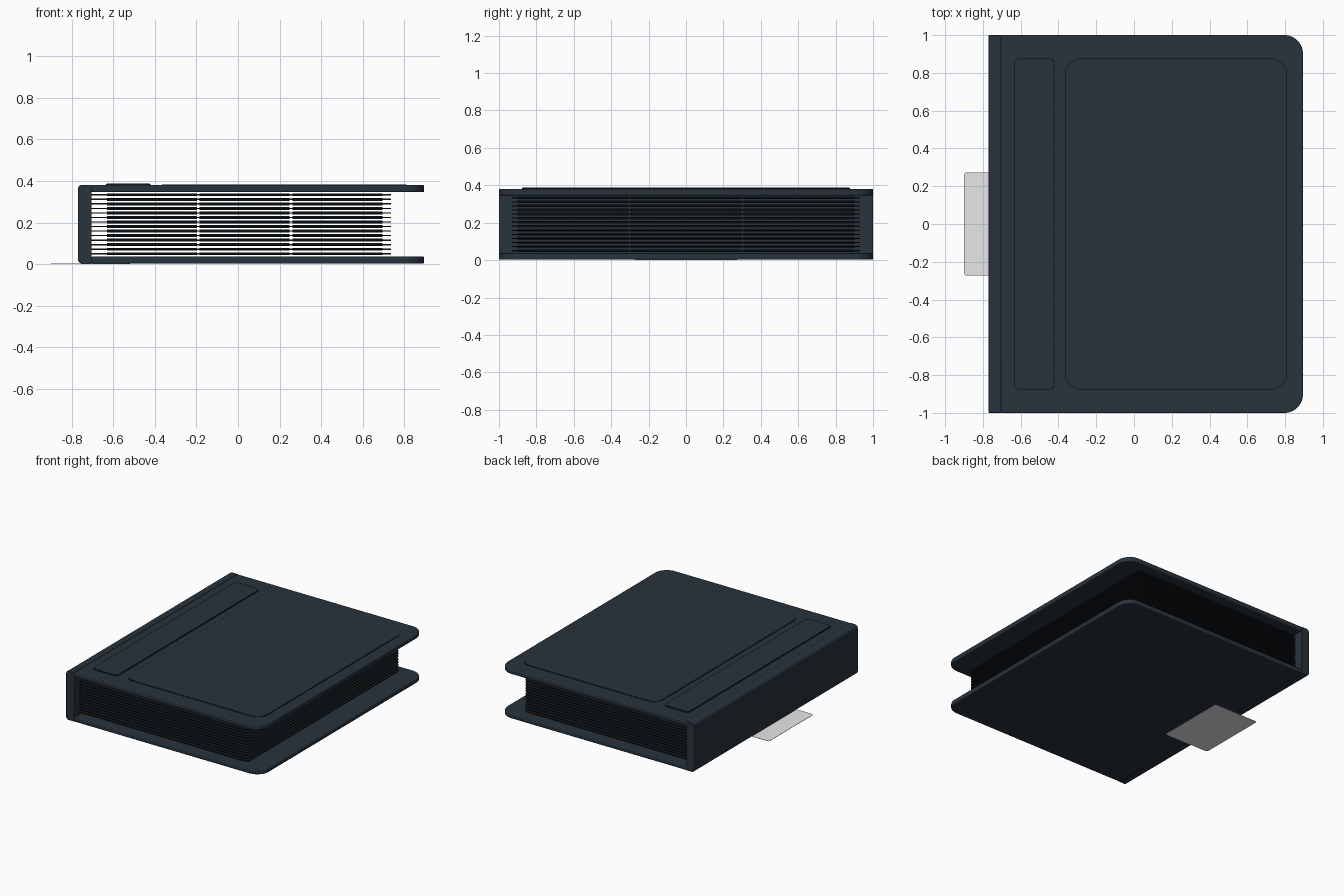
import bpy, bmesh, math

cube = bpy.data.objects.get("Cube")
if cube:
    bpy.data.objects.remove(cube)


def material(name, r, g, b):
    m = bpy.data.materials.new(name)
    m.use_nodes = True
    m.diffuse_color = (r, g, b, 1)
    bsdf = m.node_tree.nodes["Principled BSDF"]
    bsdf.inputs["Base Color"].default_value = (r, g, b, 1)
    bsdf.inputs["Roughness"].default_value = 0.7
    return m


NAVY = material("navy cover", 0.021, 0.033, 0.046)
BLACK = material("black sleeve", 0.008, 0.011, 0.013)
PALE = material("pale grey card", 0.8, 0.8, 0.8)


def outline(a0, a1, b0, b1, r_lo, r_hi, steps=8):
    """Rounded rectangle; r_lo rounds the low-a corners, r_hi the high-a ones."""
    pts = []
    for sa, sb, start in ((1, 1, 0), (-1, 1, 90), (-1, -1, 180), (1, -1, 270)):
        r = r_hi if sa > 0 else r_lo
        a = a1 - r if sa > 0 else a0 + r
        b = b1 - r if sb > 0 else b0 + r
        n = steps if r > 0 else 0
        for i in range(n + 1):
            t = math.radians(start + 90 * i / max(n, 1))
            pts.append((a + r * math.cos(t), b + r * math.sin(t)))
    return pts


def prism(name, pts, lo, hi, mats, axis="z", bevel=0):
    """Extrude an outline along z, or along y for an xz profile."""
    bm = bmesh.new()
    place = (lambda p, h: (p[0], p[1], h)) if axis == "z" else (lambda p, h: (p[0], h, p[1]))
    rings = [[bm.verts.new(place(p, h)) for p in pts] for h in (lo, hi)]
    bm.faces.new(rings[0])
    bm.faces.new(rings[1])
    for i in range(len(pts)):
        j = (i + 1) % len(pts)
        side = bm.faces.new((rings[0][i], rings[0][j], rings[1][j], rings[1][i]))
        side.material_index = len(mats) - 1
    bmesh.ops.recalc_face_normals(bm, faces=bm.faces)
    mesh = bpy.data.meshes.new(name)
    bm.to_mesh(mesh)
    bm.free()
    for m in mats:
        mesh.materials.append(m)
    obj = bpy.data.objects.new(name, mesh)
    bpy.context.collection.objects.link(obj)
    if bevel:
        mod = obj.modifiers.new("soft edge", "BEVEL")
        mod.width, mod.segments, mod.limit_method = bevel, 3, "ANGLE"
    bpy.ops.object.select_all(action="DESELECT")
    bpy.context.view_layer.objects.active = obj
    obj.select_set(True)
    bpy.ops.object.shade_smooth_by_angle(angle=math.radians(35))
    return obj


# Covers and spine
board = outline(-0.705, 0.895, -1, 1, 0, 0.1, 12)
prism("bottom_cover", board, 0.003, 0.037, [NAVY], bevel=0.006)
prism("top_cover", board, 0.346, 0.38, [NAVY], bevel=0.006)
prism("spine", outline(-0.77, -0.703, 0.003, 0.381, 0.022, 0), -1, 1, [NAVY], "y", 0.003)

# Raised panels on the top cover, with dark rims
for name, x0, x1, r, top in (("spine_side_panel", -0.635, -0.42, 0.03, 0.387),
                             ("main_panel", -0.365, 0.81, 0.085, 0.384)):
    prism(name + "_rim", outline(x0, x1, -0.878, 0.878, r, r), 0.379, top - 0.002, [BLACK])
    i = 0.005
    prism(name, outline(x0 + i, x1 - i, -0.878 + i, 0.878 - i, r - i, r - i),
          0.379, top, [NAVY, BLACK])

# Sleeve pages, each with a three by three grid of pockets
SHEETS, PITCH = 14, 0.0218
for s in range(SHEETS):
    z = 0.05 + s * PITCH
    prism(f"page_{s + 1}", outline(-0.705, 0.735, -0.93, 0.93, 0, 0.03, 4),
          z - 0.003, z + 0.003, [BLACK])
    for col in range(3):
        for row in range(3):
            x, y = -0.63 + col * 0.446, -0.9 + row * 0.604
            prism(f"pocket_{s + 1}_{col + 1}_{row + 1}",
                  outline(x, x + 0.432, y, y + 0.592, 0.01, 0.01, 2),
                  z - 0.007, z + 0.007, [BLACK])

# Loose card lying under the spine
prism("loose_card", outline(-0.9, -0.52, -0.273, 0.273, 0.015, 0.015, 4), 0, 0.002, [PALE])
